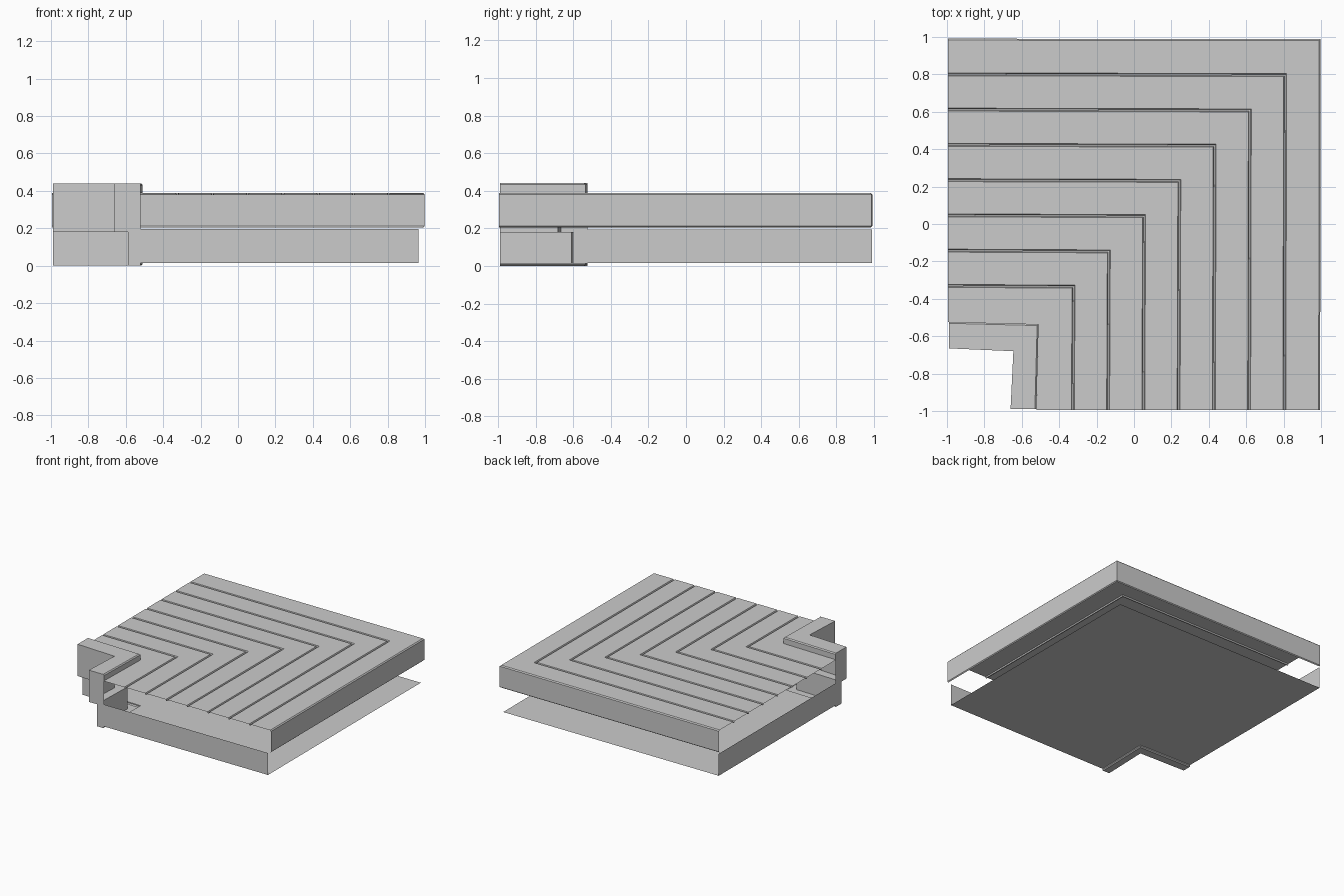
import bpy

if "Cube" in bpy.data.objects:
    bpy.data.objects.remove(bpy.data.objects["Cube"])


def add_mesh(name, verts, faces):
    me = bpy.data.meshes.new(name)
    me.from_pydata(verts, [], faces)
    me.update()
    ob = bpy.data.objects.new(name, me)
    bpy.context.collection.objects.link(ob)
    return ob


def corner_sweep(name, profile, end=-0.99):
    """Mitred L-shaped sheet. Profile rows: corner x, corner y, z, slant."""
    verts, faces = [], []
    for x, y, z, s in profile:
        verts += [(end, y + s, z), (x, y, z), (x - s, end, z)]
    for i in range(len(profile) - 1):
        a, b = 3 * i, 3 * i + 3
        faces += [(a, a + 1, b + 1, b), (a + 1, a + 2, b + 2, b + 1)]
    return add_mesh(name, verts, faces)


# Tread boards with narrow grooves, ending in the outer fascia
TOP = 0.394
deck = [(-0.51, -0.535, TOP, 0.012)]
for i in range(7):
    c = -0.323 + i * 0.1885
    for d, z in ((-0.008, TOP), (-0.004, 0.384), (0.004, 0.384), (0.008, TOP)):
        deck.append((c + d, c + d - 0.012, z, 0.004))
for c, z in ((0.99, TOP), (0.998, 0.386), (0.998, 0.217), (0.99, 0.21)):
    deck.append((c, c - 0.01, z, 0.003))
corner_sweep("tread_boards", deck, -0.995)

# Riser and nosing around the inner corner: foot lip, riser, nosing
nosing = [
    (-0.51, -0.535, 0.02, 0.012),
    (-0.51, -0.535, 0.012, 0.012),
    (-0.518, -0.543, 0.005, 0.012),
    (-0.575, -0.61, 0.005, 0.012),
    (-0.575, -0.61, 0.185, 0.012),
    (-0.645, -0.68, 0.185, 0.015),
    (-0.645, -0.68, 0.445, 0.015),
    (-0.518, -0.543, 0.445, 0.012),
    (-0.51, -0.535, 0.437, 0.012),
    (-0.51, -0.535, TOP, 0.012),
]
corner_sweep("riser_and_nosing", nosing)

# Flat bottom sheet
corner_sweep("bottom_sheet", [(0.965, 0.99, 0.02, 0.0), (-0.51, -0.535, 0.02, 0.012)])

# Lower side walls on the front and left
add_mesh("front_wall",
         [(-0.587, -0.99, 0.02), (0.965, -0.99, 0.02),
          (0.965, -0.99, 0.2), (-0.587, -0.99, 0.2)], [(0, 1, 2, 3)])
add_mesh("left_wall",
         [(-0.99, -0.598, 0.02), (-0.99, 0.99, 0.02),
          (-0.99, 0.99, 0.2), (-0.99, -0.598, 0.2)], [(3, 2, 1, 0)])

# End caps closing the nosing and the foot lip
def cap_outline(inner, outer, z0, z1, along_x):
    pts = [(inner, z0), (outer, z0), (outer, z1), (inner, z1)]
    return [(p, -0.99, z) if along_x else (-0.99, p, z) for p, z in pts]


add_mesh("nosing_front_cap", cap_outline(-0.66, -0.522, 0.185, 0.445, True), [(0, 1, 2, 3)])
add_mesh("nosing_left_cap", cap_outline(-0.665, -0.523, 0.185, 0.445, False), [(3, 2, 1, 0)])
add_mesh("foot_front_cap", cap_outline(-0.587, -0.522, 0.005, 0.02, True), [(0, 1, 2, 3)])
add_mesh("foot_left_cap", cap_outline(-0.598, -0.523, 0.005, 0.02, False), [(3, 2, 1, 0)])

# Rest the model on the floor
for ob in bpy.context.collection.objects:
    ob.location.z = -0.005
